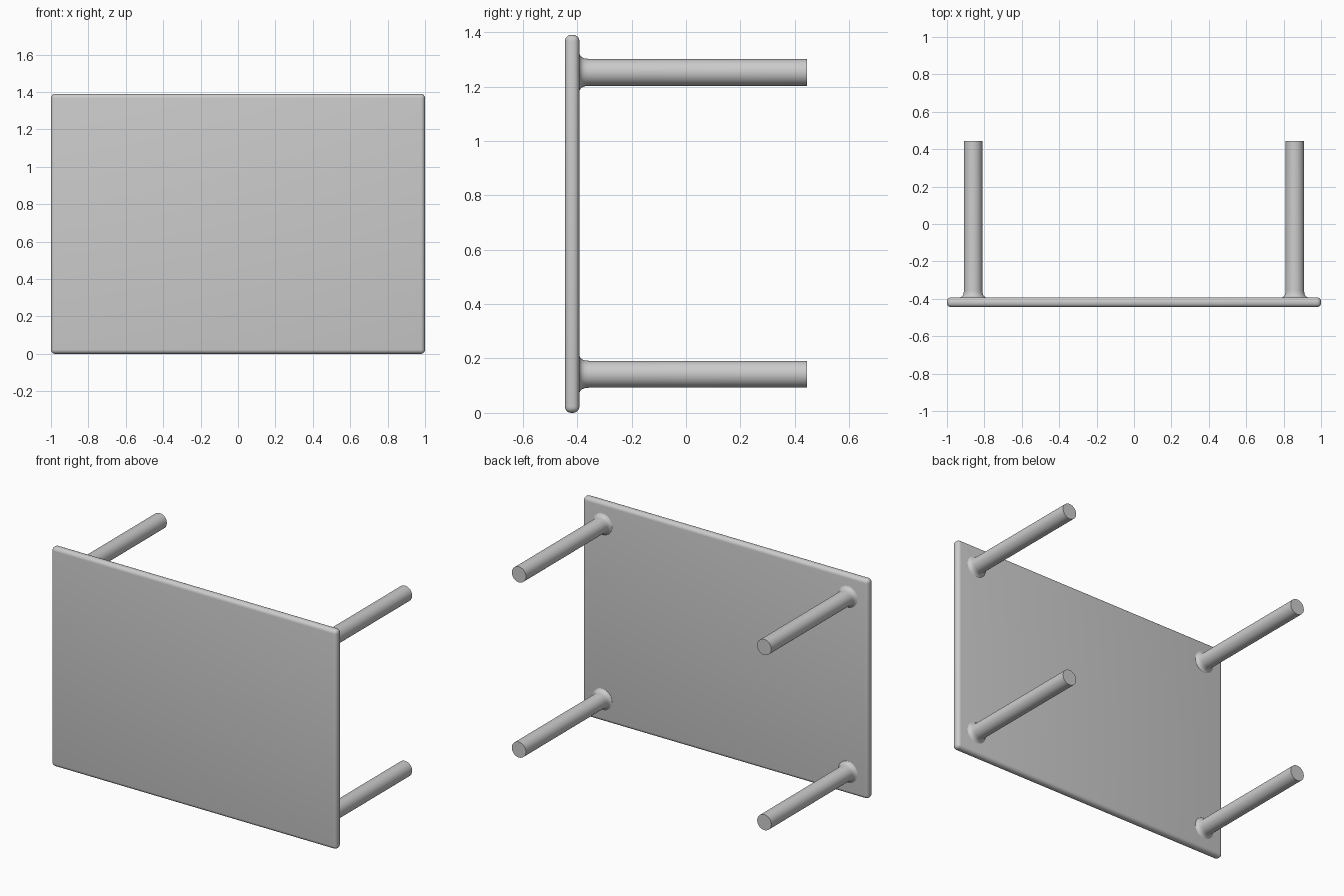
import bpy, bmesh, math

if "Cube" in bpy.data.objects:
    bpy.data.objects.remove(bpy.data.objects["Cube"])

W, H = 2.0, 1.39             # panel width and height
Y0, Y1, YEND = -0.445, -0.392, 0.445
LEG_X, LEG_LOW, LEG_HIGH = 0.86, 0.142, 1.252


def finish(name, bm):
    bmesh.ops.recalc_face_normals(bm, faces=bm.faces)
    mesh = bpy.data.meshes.new(name)
    bm.to_mesh(mesh)
    bm.free()
    obj = bpy.data.objects.new(name, mesh)
    bpy.context.collection.objects.link(obj)
    bpy.ops.object.select_all(action='DESELECT')
    obj.select_set(True)
    bpy.context.view_layer.objects.active = obj
    bpy.ops.object.shade_smooth_by_angle(angle=math.radians(35))
    return obj


# Upright table top with rounded rim
bm = bmesh.new()
bmesh.ops.create_cube(bm, size=1)
for v in bm.verts:
    v.co.x *= W
    v.co.y = v.co.y * (Y1 - Y0) + (Y0 + Y1) / 2
    v.co.z = (v.co.z + 0.5) * H
bmesh.ops.bevel(bm, geom=bm.edges[:], offset=0.023, segments=5,
                profile=0.5, affect='EDGES', clamp_overlap=True)
finish("table_top", bm)


# Round leg turned about the y axis, with a flared foot at the panel
def leg(name, cx, cz, sides=32):
    profile = [(0.068, Y1 - 0.01), (0.068, Y1), (0.061, Y1 + 0.004),
               (0.055, Y1 + 0.010), (0.051, Y1 + 0.020),
               (0.0495, Y1 + 0.035), (0.0495, YEND)]
    bm = bmesh.new()
    rings = []
    for r, y in profile:
        rings.append([bm.verts.new((cx + r * math.cos(2 * math.pi * i / sides), y,
                                    cz + r * math.sin(2 * math.pi * i / sides)))
                      for i in range(sides)])
    for a, b in zip(rings, rings[1:]):
        for i in range(sides):
            j = (i + 1) % sides
            bm.faces.new((a[i], a[j], b[j], b[i]))
    bm.faces.new(rings[0])
    bm.faces.new(rings[-1])
    finish(name, bm)


for side, x in (("left", -LEG_X), ("right", LEG_X)):
    for level, z in (("lower", LEG_LOW), ("upper", LEG_HIGH)):
        leg(f"{level}_{side}_leg", x, z)
